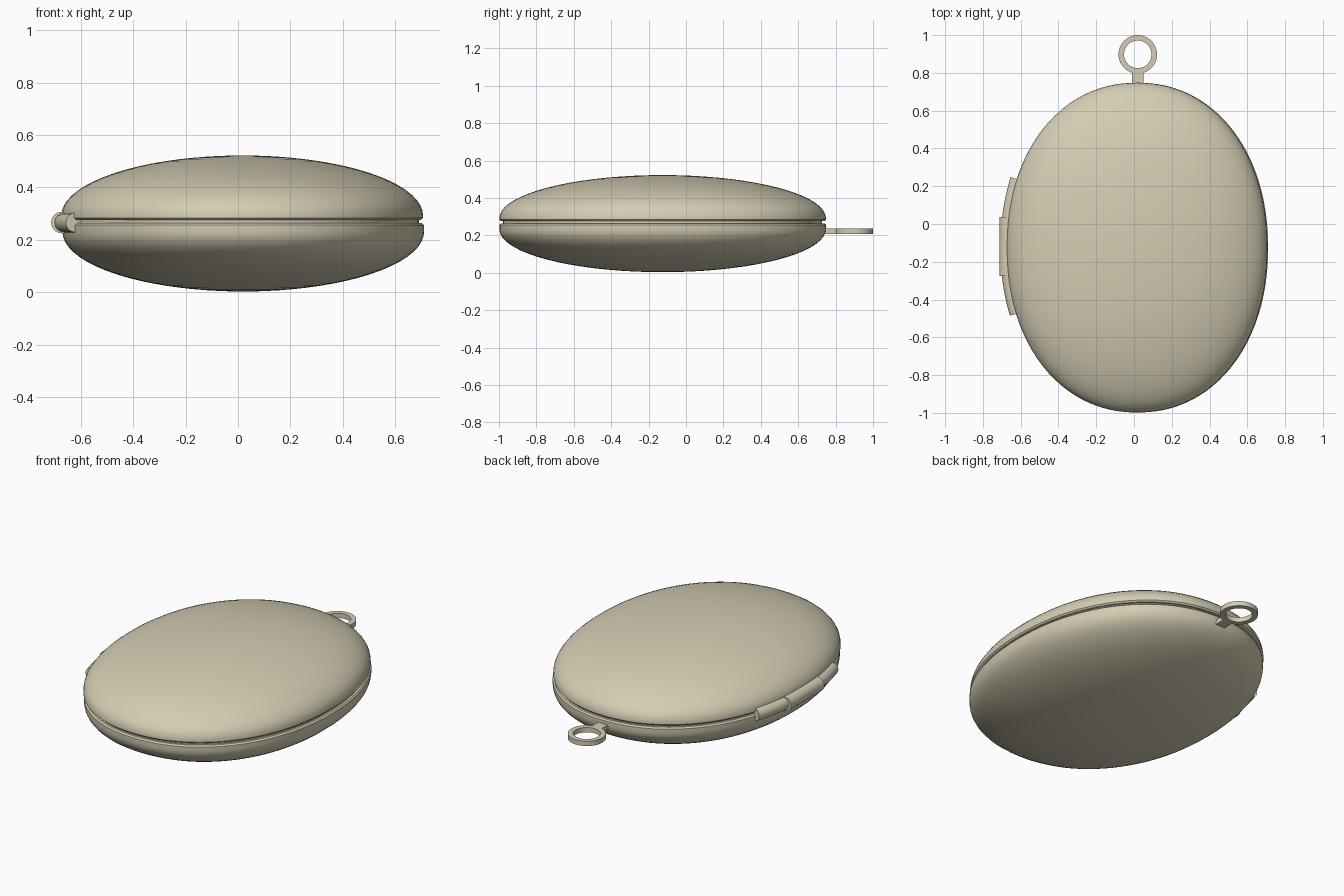
import bpy, bmesh, math
from mathutils import Vector

if "Cube" in bpy.data.objects:
    bpy.data.objects.remove(bpy.data.objects["Cube"])

CX, CY, A, B, N = 0.02, -0.125, 0.69, 0.873, 2.12   # oval outline
SEG = 96

mat = bpy.data.materials.new("pale_brass")
mat.diffuse_color = (0.66, 0.61, 0.45, 1)
mat.use_nodes = True
mat.node_tree.nodes["Principled BSDF"].inputs["Base Color"].default_value = mat.diffuse_color


def finish(name, bm, angle=35):
    bmesh.ops.recalc_face_normals(bm, faces=bm.faces)
    me = bpy.data.meshes.new(name)
    bm.to_mesh(me)
    bm.free()
    me.materials.append(mat)
    ob = bpy.data.objects.new(name, me)
    bpy.context.collection.objects.link(ob)
    bpy.ops.object.select_all(action='DESELECT')
    ob.select_set(True)
    bpy.context.view_layer.objects.active = ob
    bpy.ops.object.shade_smooth_by_angle(angle=math.radians(angle))
    return ob


def bridge(bm, r0, r1):
    n = len(r0)
    for i in range(n):
        j = (i + 1) % n
        bm.faces.new((r0[i], r0[j], r1[j], r1[i]))


def oval(bm, inset, scale, z, shift):
    """Ring of vertices on the oval outline."""
    ring = []
    for i in range(SEG):
        t = 2 * math.pi * i / SEG
        c, s = math.cos(t), math.sin(t)
        x = math.copysign(abs(c) ** (2 / N), c)
        y = math.copysign(abs(s) ** (2 / N), s)
        ring.append(bm.verts.new((CX + shift + (A - inset) * scale * x,
                                  CY + (B - inset) * scale * y, z)))
    return ring


def shell(name, z_rim, z_wall, z_pole, shift):
    """Domed half: flat rim, small bevel, short wall, rounded dome."""
    bm = bmesh.new()
    up = 1 if z_pole > z_rim else -1
    rings = [oval(bm, 0.008, 1, z_rim, shift),
             oval(bm, 0.0, 1, z_rim + up * 0.008, shift)]
    steps = 18
    for k in range(steps):
        t = math.pi / 2 * k / steps
        rings.append(oval(bm, 0, math.cos(t), z_wall + (z_pole - z_wall) * math.sin(t), shift))
    for r0, r1 in zip(rings, rings[1:]):
        bridge(bm, r0, r1)
    bm.faces.new(rings[0])
    pole = bm.verts.new((CX + shift, CY, z_pole))
    last = rings[-1]
    for i in range(SEG):
        bm.faces.new((last[i], last[(i + 1) % SEG], pole))
    return finish(name, bm)


def tube(name, path, radius, sides=24):
    """Round bar swept along a path lying in a level plane."""
    bm = bmesh.new()
    rings = []
    for i, p in enumerate(path):
        d = (path[min(i + 1, len(path) - 1)] - path[max(i - 1, 0)]).normalized()
        side = Vector((-d.y, d.x, 0))
        rings.append([bm.verts.new(p + radius * (side * math.cos(t) + Vector((0, 0, math.sin(t)))))
                      for t in (2 * math.pi * k / sides for k in range(sides))])
    for r0, r1 in zip(rings, rings[1:]):
        bridge(bm, r0, r1)
    bm.faces.new(rings[0])
    bm.faces.new(rings[-1])
    return finish(name, bm)


def left_edge(y):
    return CX - A * (1 - abs((y - CY) / B) ** N) ** (1 / N)


# Two domed halves, the lid sitting slightly towards the hinge
shell("lower_half", 0.264, 0.232, 0.003, 0.0)
shell("upper_half", 0.276, 0.292, 0.522, -0.004)

# Recessed lip closing the gap between the halves
bm = bmesh.new()
r0, r1 = oval(bm, 0.02, 1, 0.25, 0), oval(bm, 0.02, 1, 0.29, 0)
bridge(bm, r0, r1)
bm.faces.new(r0)
bm.faces.new(r1)
finish("inner_lip", bm)

# Hinge: straight middle knuckle, curved end knuckles following the edge
HZ = 0.266
tube("hinge_middle", [Vector((-0.672, y, HZ)) for y in (-0.275, 0.037)], 0.041)
for name, y0, y1 in (("hinge_back", 0.03, 0.237), ("hinge_front", -0.475, -0.27)):
    ys = [y0 + (y1 - y0) * k / 10 for k in range(11)]
    tube(name, [Vector((left_edge(y), y, HZ)) for y in ys], 0.037)

# Flat hanging ring
Z0, Z1 = 0.208, 0.236
bm = bmesh.new()
loops = []
for r, z in ((0.102, Z0), (0.102, Z1), (0.073, Z1), (0.073, Z0)):
    loops.append([bm.verts.new((0.02 + r * math.cos(t), 0.898 + r * math.sin(t), z))
                  for t in (2 * math.pi * k / 48 for k in range(48))])
for k in range(4):
    bridge(bm, loops[k], loops[(k + 1) % 4])
finish("hanging_ring", bm)

# Stem joining the ring to the lower half
bm = bmesh.new()
bmesh.ops.create_cube(bm, size=1)
for v in bm.verts:
    v.co = Vector((0.02 + v.co.x * 0.062, 0.757 + v.co.y * 0.1, (Z0 + Z1) / 2 + v.co.z * (Z1 - Z0)))
finish("ring_stem", bm)
